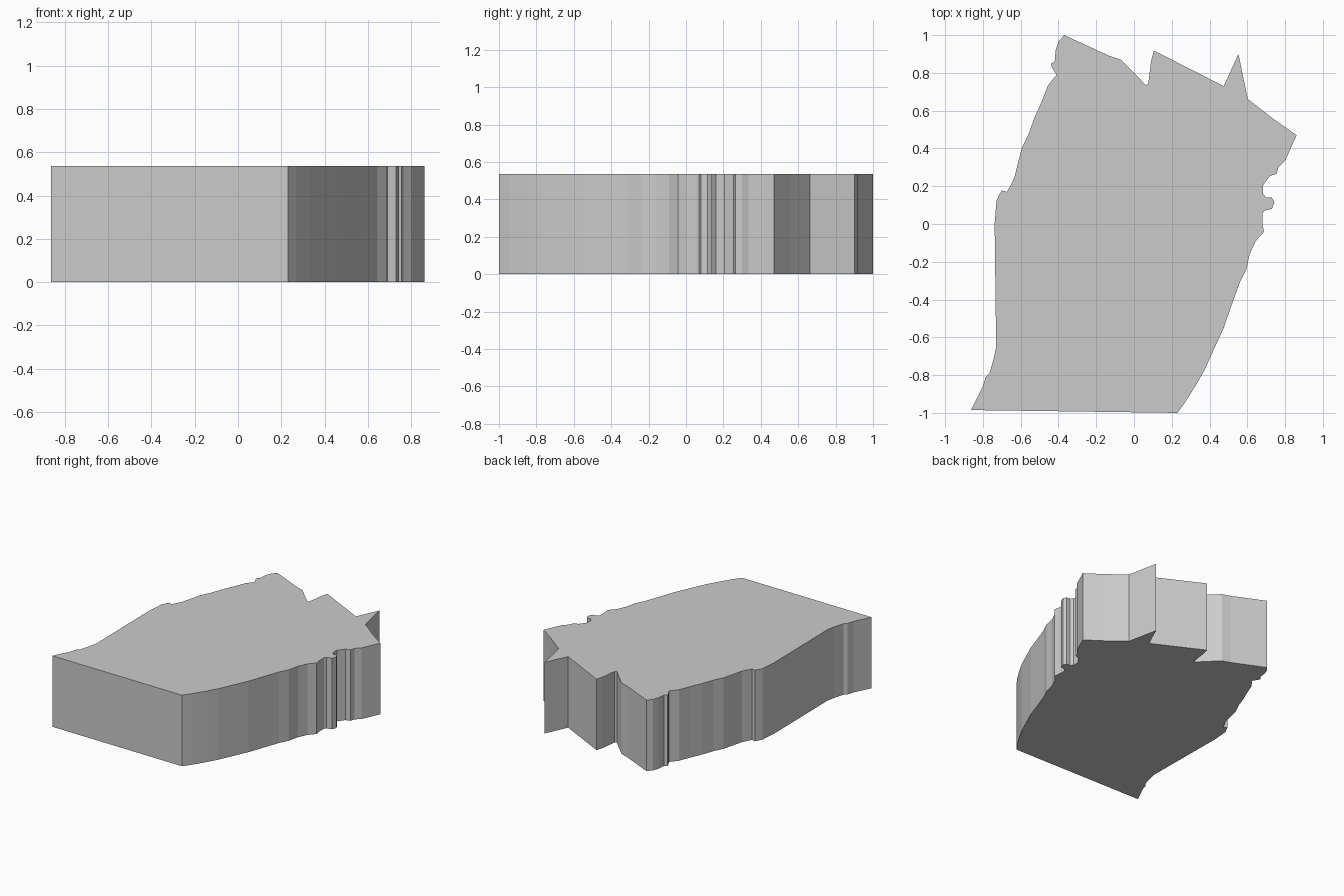
import bpy, bmesh

HEIGHT = 0.537

# Slab outline, counter-clockwise, split by side
front = [(-0.863, -0.985), (0.23, -1.0)]
right = [(0.27, -0.945), (0.33, -0.85), (0.375, -0.77), (0.42, -0.67), (0.475, -0.55),
         (0.52, -0.42), (0.56, -0.31), (0.595, -0.24), (0.612, -0.16), (0.645, -0.09),
         (0.688, -0.042), (0.68, 0.0), (0.68, 0.055), (0.69, 0.07), (0.73, 0.08),
         (0.743, 0.115), (0.73, 0.14), (0.70, 0.14), (0.683, 0.16), (0.683, 0.205),
         (0.72, 0.255), (0.755, 0.265), (0.765, 0.30), (0.80, 0.335), (0.861, 0.47)]
back = [(0.74, 0.555), (0.602, 0.662), (0.553, 0.90), (0.475, 0.73), (0.105, 0.918),
        (0.09, 0.86), (0.076, 0.745), (0.064, 0.735), (0.0, 0.80), (-0.07, 0.87),
        (-0.13, 0.89), (-0.37, 1.0)]
left = [(-0.40, 0.965), (-0.415, 0.92), (-0.42, 0.86), (-0.44, 0.85), (-0.435, 0.83),
        (-0.41, 0.79), (-0.455, 0.735), (-0.49, 0.645), (-0.53, 0.555), (-0.56, 0.47),
        (-0.595, 0.40), (-0.635, 0.24), (-0.672, 0.17), (-0.70, 0.178), (-0.728, 0.125),
        (-0.738, 0.0), (-0.733, -0.4), (-0.73, -0.65), (-0.742, -0.71), (-0.765, -0.79),
        (-0.785, -0.81), (-0.80, -0.86)]

# Extrude the outline into a solid
bm = bmesh.new()
base = bm.faces.new([bm.verts.new((x, y, 0)) for x, y in front + right + back + left])
ext = bmesh.ops.extrude_face_region(bm, geom=[base], use_keep_orig=True)
top = [v for v in ext["geom"] if isinstance(v, bmesh.types.BMVert)]
bmesh.ops.translate(bm, verts=top, vec=(0, 0, HEIGHT))
bmesh.ops.recalc_face_normals(bm, faces=bm.faces)
caps = [f for f in bm.faces if len(f.verts) > 4]
bmesh.ops.triangulate(bm, faces=caps, ngon_method='EAR_CLIP')

mesh = bpy.data.meshes.new("slab")
bm.to_mesh(mesh)
bm.free()
slab = bpy.data.objects.new("slab", mesh)
bpy.context.collection.objects.link(slab)
